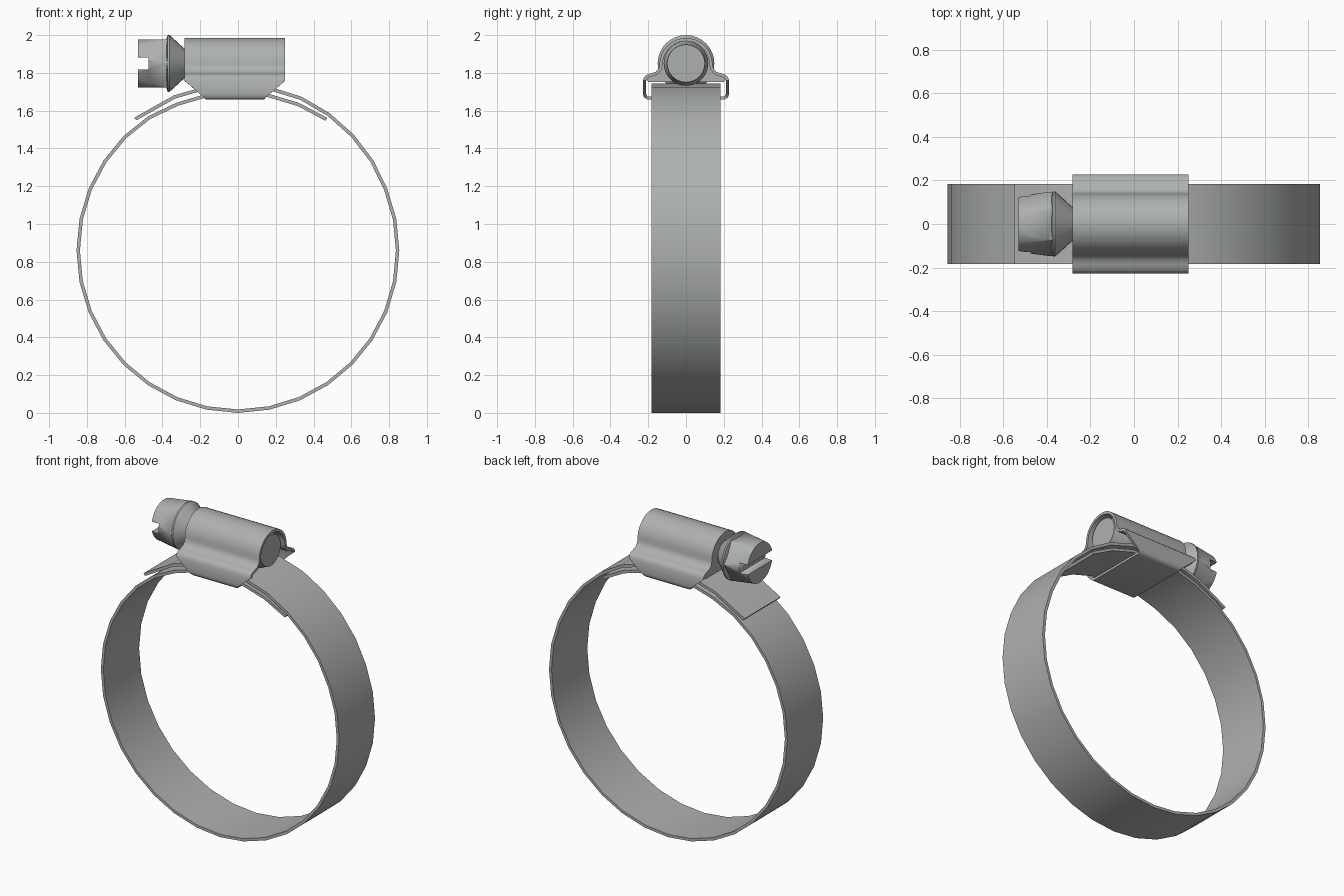
import bpy, bmesh, math
from mathutils import Vector

if "Cube" in bpy.data.objects:
    bpy.data.objects.remove(bpy.data.objects["Cube"])

steel = bpy.data.materials.new("brushed steel grey")
steel.diffuse_color = (0.42, 0.44, 0.43, 1)
steel.use_nodes = True
steel.node_tree.nodes["Principled BSDF"].inputs["Base Color"].default_value = steel.diffuse_color
ZC, ZS = 0.86, 1.85          # ring centre height, screw axis height


def finish(name, bm, angle=30):
    bmesh.ops.remove_doubles(bm, verts=bm.verts, dist=1e-5)
    bmesh.ops.recalc_face_normals(bm, faces=bm.faces)
    me = bpy.data.meshes.new(name)
    bm.to_mesh(me)
    bm.free()
    me.materials.append(steel)
    ob = bpy.data.objects.new(name, me)
    bpy.context.collection.objects.link(ob)
    bpy.ops.object.select_all(action='DESELECT')
    ob.select_set(True)
    bpy.context.view_layer.objects.active = ob
    bpy.ops.object.shade_smooth_by_angle(angle=math.radians(angle))
    return ob


def skin(bm, rings, closed):
    """Join rings of points with quads; cap the ends unless closed."""
    rows = [[bm.verts.new(p) for p in r] for r in rings]
    n = len(rows[0])
    for i in range(len(rows) if closed else len(rows) - 1):
        a, b = rows[i], rows[(i + 1) % len(rows)]
        for j in range(n):
            k = (j + 1) % n
            bm.faces.new((a[j], a[k], b[k], b[j]))
    if not closed:
        bm.faces.new(rows[0])
        bm.faces.new(rows[-1])


def lathe(bm, profile, n=32):
    """Revolve (x, radius) pairs about the screw axis."""
    skin(bm, [[(x, r * math.sin(2 * math.pi * j / n), ZS + r * math.cos(2 * math.pi * j / n))
               for j in range(n)] for x, r in profile], False)


# Band: one strip wound slightly more than a full turn, ends overlapping
keys = [(34, .837), (0, .835), (-22, .838), (-34, .846), (-45, .848), (-90, .846), (-180, .851),
        (-270, .845), (-292, .846), (-315, .858), (-338, .872), (-360, .874), (-398, .883)]


def radius(a):
    for (a0, r0), (a1, r1) in zip(keys, keys[1:]):
        if a >= a1:
            return r0 + (r1 - r0) * (a0 - a) / (a0 - a1)
    return keys[-1][1]


angles = [34] + [22.5 - 11.25 * i for i in range(37)] + [-398]
bm = bmesh.new()
rings = []
for a in angles:
    s, c, r = math.sin(math.radians(a)), math.cos(math.radians(a)), radius(a)
    rings.append([((r + d) * s, y, ZC + (r + d) * c)
                  for d, y in ((.009, -.183), (.009, .183), (-.009, .183), (-.009, -.183))])
skin(bm, rings, False)
finish("band", bm)

# Housing: bent sheet dome with flared shoulders, wrapping under the band
half = [(.14 * math.sin(math.radians(t)), 1.845 + .14 * math.cos(math.radians(t)))
        for t in range(0, 91, 10)]
half += [(.145, 1.825), (.16, 1.806), (.185, 1.797), (.208, 1.79), (.222, 1.778), (.228, 1.76),
         (.228, 1.69), (.223, 1.672), (.21, 1.661), (.195, 1.658)]
outer = half + [(-y, z) for y, z in reversed(half[1:])]


def inset(i, t):
    p, q = Vector(outer[i - 1]), Vector(outer[(i + 1) % len(outer)])
    d = (q - p).normalized()
    return outer[i][0] + d.y * t, outer[i][1] - d.x * t


def ends(z):
    k = .11 * min(1, max(0, (1.755 - z) / .09))
    return -.283 + k, .25 - k


rings = []
for i, (y, z) in enumerate(outer):
    x0, x1 = ends(z)
    yi, zi = inset(i, .017)
    rings.append([(x0, y, z), (x1, y, z), (x1, yi, zi), (x0, yi, zi)])
bm = bmesh.new()
skin(bm, rings, True)
finish("housing", bm, 35)

# End wall closing the housing behind the screw head
wall = [p for p in half if p[1] > 1.77]
wall = [(y * .95, z - .008) for y, z in wall] + [(.2, 1.752)]
wall = wall + [(-y, z) for y, z in reversed(wall[1:])]
bm = bmesh.new()
skin(bm, [[(x, y, z) for y, z in wall] for x in (-.28, -.262)], False)
finish("housing_end_wall", bm)

# Screw: collar, neck and body
bm = bmesh.new()
lathe(bm, [(-.385, .11), (-.372, .15), (-.362, .15), (-.283, .078), (-.25, .078),
           (-.25, .118), (.19, .118), (.225, .1), (.235, .1)])
finish("screw_body", bm)

# Screw head: tapered cone trimmed by six flats, with a slot across it
bm = bmesh.new()
lathe(bm, [(-.53, .128), (-.368, .15)], 48)
for i in range(6):
    t = math.radians(60 * i)
    n = Vector((0, math.sin(t), math.cos(t)))
    cut = bmesh.ops.bisect_plane(bm, geom=bm.verts[:] + bm.edges[:] + bm.faces[:],
                                 plane_co=Vector((0, 0, ZS)) + n * .127, plane_no=n,
                                 clear_outer=True)
    bmesh.ops.holes_fill(bm, edges=[e for e in bm.edges if e.is_boundary])
head = finish("screw_head", bm)

bm = bmesh.new()
bmesh.ops.create_cube(bm, size=1)
for v in bm.verts:
    v.co = Vector((-.53 + v.co.x * .11, v.co.y * .5, ZS + v.co.z * .064))
slot = finish("slot_cutter", bm)
slot.hide_render = True
slot.hide_viewport = True
mod = head.modifiers.new("slot", 'BOOLEAN')
mod.operation = 'DIFFERENCE'
mod.solver = 'EXACT'
mod.object = slot
